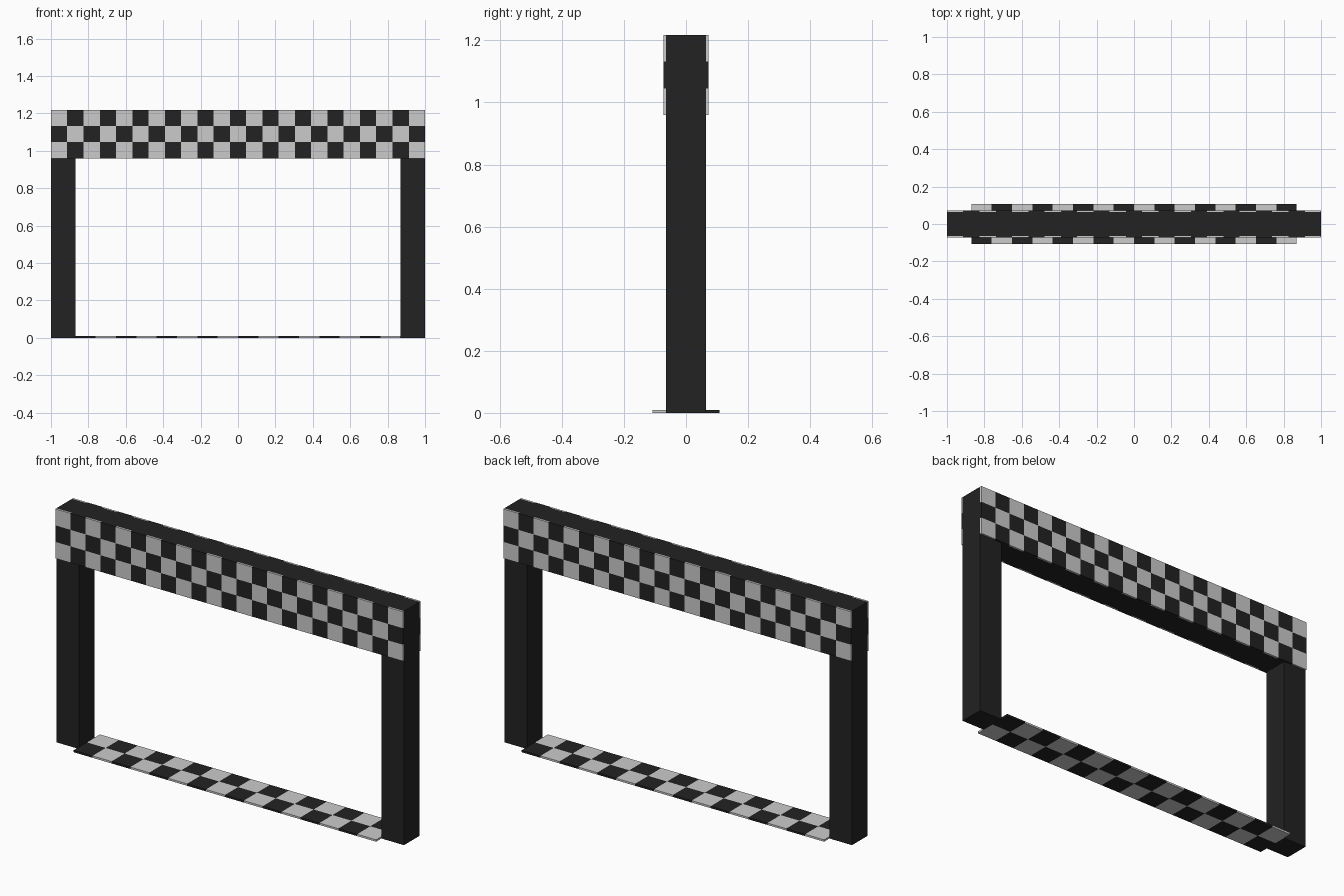
import bpy
import bmesh

cube = bpy.data.objects.get("Cube")
if cube:
    bpy.data.objects.remove(cube, do_unlink=True)


def material(name, value):
    mat = bpy.data.materials.new(name)
    mat.use_nodes = True
    colour = (value, value, value, 1)
    mat.diffuse_color = colour
    bsdf = mat.node_tree.nodes["Principled BSDF"]
    bsdf.inputs["Base Color"].default_value = colour
    bsdf.inputs["Roughness"].default_value = 0.8
    return mat


BLACK = material("black", 0.016)
WHITE = material("white", 0.6)


def add_box(bm, low, high, index=0):
    verts = bmesh.ops.create_cube(bm, size=1)["verts"]
    for v in verts:
        for i in range(3):
            v.co[i] = low[i] if v.co[i] < 0 else high[i]
    for face in {f for v in verts for f in v.link_faces}:
        face.material_index = index


def finish(name, bm):
    mesh = bpy.data.meshes.new(name)
    bm.to_mesh(mesh)
    bm.free()
    mesh.materials.append(BLACK)
    mesh.materials.append(WHITE)
    obj = bpy.data.objects.new(name, mesh)
    bpy.context.collection.objects.link(obj)


def box(name, low, high):
    bm = bmesh.new()
    add_box(bm, low, high)
    finish(name, bm)


def checker(name, low, high, columns, rows, axis, first):
    """Grid of alternating tiles along x and one other axis."""
    bm = bmesh.new()
    width = (high[0] - low[0]) / columns
    height = (high[axis] - low[axis]) / rows
    for c in range(columns):
        for r in range(rows):
            a, b = list(low), list(high)
            a[0] = low[0] + c * width
            b[0] = a[0] + width
            a[axis] = low[axis] + r * height
            b[axis] = a[axis] + height
            add_box(bm, a, b, (c + r + first) % 2)
    finish(name, bm)


POST_X, DEPTH, FACE = 0.87, 0.064, 0.073
BASE, TOP = 0.96, 1.217

# Posts and crossbeam
box("left_post", (POST_X, -DEPTH, 0), (1, DEPTH, BASE))
box("right_post", (-1, -DEPTH, 0), (-POST_X, DEPTH, BASE))
box("crossbeam", (-1, -DEPTH, BASE), (1, DEPTH, TOP))

# Chequered banners on both sides of the beam
checker("front_banner", (-1, -FACE, BASE), (1, -DEPTH, TOP), 23, 3, 2, 1)
checker("back_banner", (-1, DEPTH, BASE), (1, FACE, TOP), 23, 3, 2, 1)

# Chequered strip on the ground
checker("ground_strip", (-POST_X, -0.108, 0), (POST_X, 0.108, 0.01), 16, 2, 1, 0)
